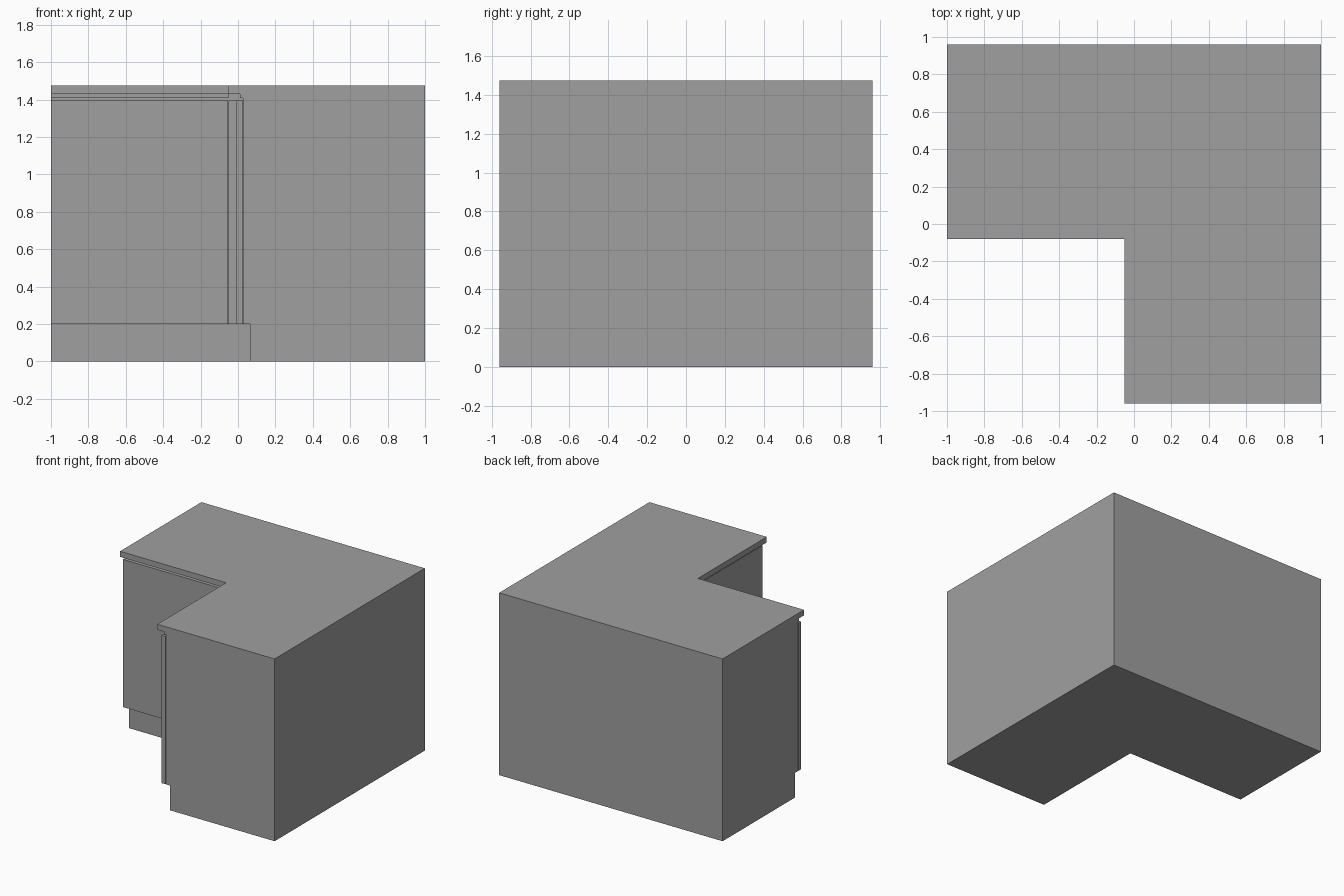
import bpy, bmesh

if "Cube" in bpy.data.objects:
    bpy.data.objects.remove(bpy.data.objects["Cube"])

grey = bpy.data.materials.new("plain grey")
grey.diffuse_color = (0.35, 0.35, 0.355, 1)
grey.use_nodes = True
grey.node_tree.nodes["Principled BSDF"].inputs["Base Color"].default_value = grey.diffuse_color

W, D = 1.0, 0.96          # half width and half depth
CX, CY = -0.05, -0.08     # inner corner of the worktop


def prism(name, outline, z0, z1):
    """Extrude a flat outline (counter-clockwise) from z0 to z1."""
    bm = bmesh.new()
    face = bm.faces.new([bm.verts.new((x, y, z0)) for x, y in outline])
    top = bmesh.ops.extrude_face_region(bm, geom=[face])
    verts = [v for v in top["geom"] if isinstance(v, bmesh.types.BMVert)]
    bmesh.ops.translate(bm, verts=verts, vec=(0, 0, z1 - z0))
    bmesh.ops.recalc_face_normals(bm, faces=bm.faces)
    mesh = bpy.data.meshes.new(name)
    bm.to_mesh(mesh)
    bm.free()
    mesh.materials.append(grey)
    obj = bpy.data.objects.new(name, mesh)
    bpy.context.collection.objects.link(obj)
    return obj


def corner_unit(name, inset, z0, z1):
    """L-shaped block whose inner fronts sit back from the worktop edge."""
    x, y = CX + inset, CY + inset
    prism(name, [(-W, y), (x, y), (x, -D), (W, -D), (W, D), (-W, D)], z0, z1)


def box(name, x0, x1, y0, y1, z0, z1):
    prism(name, [(x0, y0), (x1, y0), (x1, y1), (x0, y1)], z0, z1)


# L-shaped layers
corner_unit("plinth", 0.115, 0.0, 0.2)
corner_unit("carcass", 0.077, 0.2, 1.43)
corner_unit("worktop", 0.0, 1.43, 1.475)

# Doors stand just proud of the carcass with a narrow shadow gap
front, back = 0.038, 0.073
box("left_door", -W, CX - 0.004, CY + front, CY + back, 0.2, 1.395)
box("right_door", CX + front, CX + back, -D, CY - 0.004, 0.2, 1.395)

# Corner filler closing the space between the doors
f, c = front, 0.077
prism("corner_filler", [(CX, CY + f), (CX + f, CY + f), (CX + f, CY),
                        (CX + c, CY), (CX + c, CY + c), (CX, CY + c)], 0.2, 1.395)

# Slim grip rails in the recess above the doors
box("left_grip_rail", -W, CX, CY + 0.062, CY + 0.077, 1.41, 1.43)
box("right_grip_rail", CX + 0.062, CX + 0.077, -D, CY, 1.41, 1.43)
